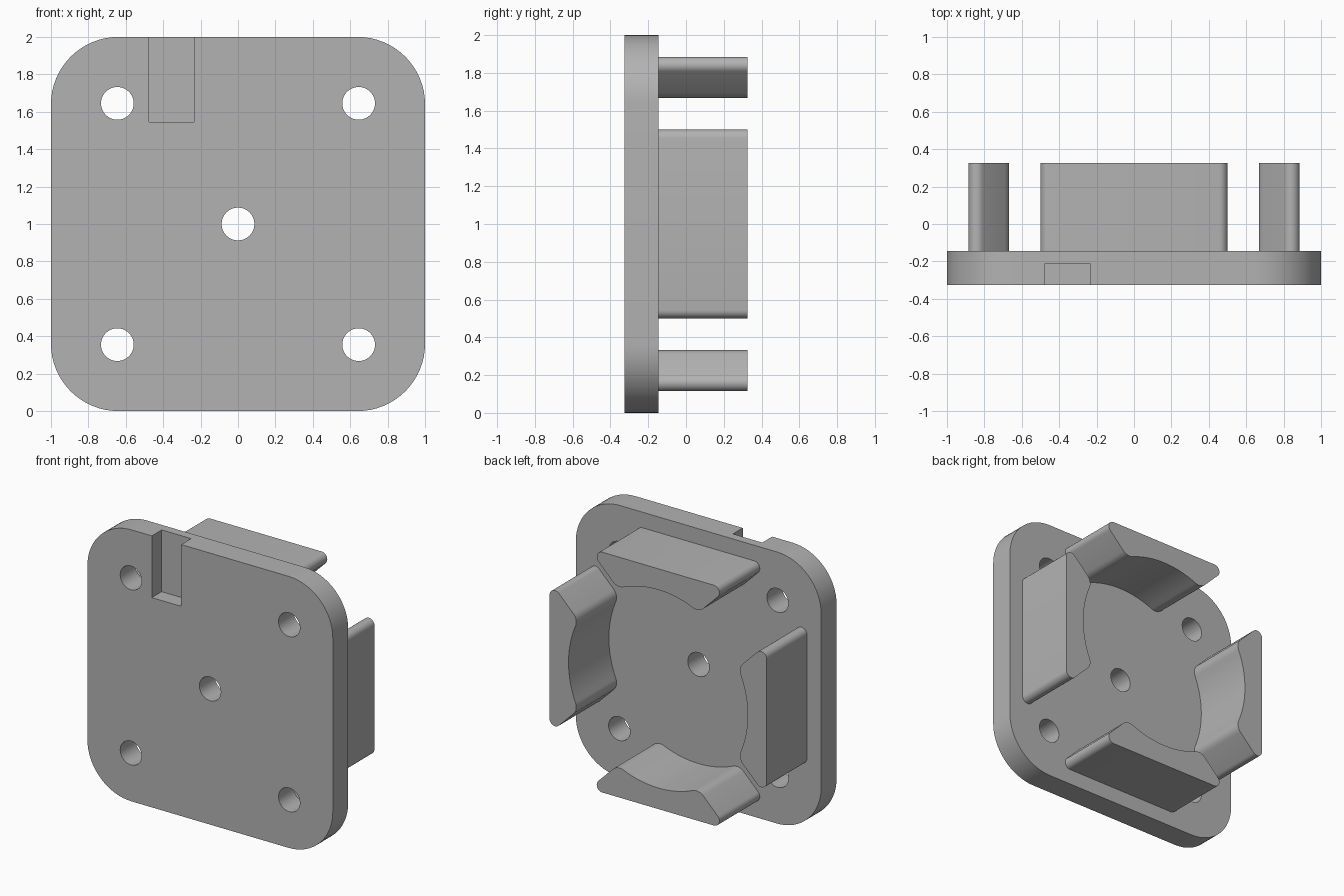
import bpy, bmesh, math
from math import sin, cos, radians, sqrt
from mathutils import Matrix, Vector

if "Cube" in bpy.data.objects:
    bpy.data.objects.remove(bpy.data.objects["Cube"], do_unlink=True)

FRONT, PLATE_BACK, BACK = -0.325, -0.145, 0.325
CENTRE_Z = 1.0
HOLE_R, HOLE_POS = 0.0875, 0.645

grey = bpy.data.materials.new("plain_grey")
grey.use_nodes = True
colour = (0.45, 0.45, 0.45, 1)
grey.diffuse_color = colour
grey.node_tree.nodes["Principled BSDF"].inputs["Base Color"].default_value = colour


def arc(cx, cz, r, start, end, steps):
    """Points on an arc, angles in degrees."""
    angles = [radians(start + (end - start) * i / steps) for i in range(steps + 1)]
    return [(cx + r * cos(a), cz + r * sin(a)) for a in angles]


def extrude(bm, outline, y0, y1):
    """Add a prism to bm from an outline in x and z."""
    face = bm.faces.new([bm.verts.new((x, y0, z)) for x, z in outline])
    out = bmesh.ops.extrude_face_region(bm, geom=[face])
    verts = [v for v in out["geom"] if isinstance(v, bmesh.types.BMVert)]
    bmesh.ops.translate(bm, verts=verts, vec=(0, y1 - y0, 0))


def make_object(name, bm):
    bmesh.ops.recalc_face_normals(bm, faces=bm.faces)
    mesh = bpy.data.meshes.new(name)
    bm.to_mesh(mesh)
    bm.free()
    mesh.materials.append(grey)
    obj = bpy.data.objects.new(name, mesh)
    bpy.context.collection.objects.link(obj)
    return obj


def smooth(obj):
    bpy.ops.object.select_all(action="DESELECT")
    obj.select_set(True)
    bpy.context.view_layer.objects.active = obj
    bpy.ops.object.shade_smooth_by_angle(angle=radians(30))


# Base plate with rounded corners
radius = 0.36
inset = 1 - radius
outline = []
for i, (sx, sz) in enumerate([(1, 1), (-1, 1), (-1, -1), (1, -1)]):
    outline += arc(sx * inset, CENTRE_Z + sz * inset, radius, 90 * i, 90 * i + 90, 16)
bm = bmesh.new()
extrude(bm, outline, FRONT, PLATE_BACK)
plate = make_object("base_plate", bm)

# Screw holes, centre hole and the notch in the front of the top edge
bm = bmesh.new()
holes = [(0, 0)] + [(x, z) for x in (-HOLE_POS, HOLE_POS) for z in (-HOLE_POS, HOLE_POS)]
for x, z in holes:
    extrude(bm, arc(x, CENTRE_Z + z, HOLE_R, 0, 360, 40)[:-1], FRONT - 0.1, PLATE_BACK + 0.1)
extrude(bm, [(-0.475, 1.545), (-0.235, 1.545), (-0.235, 2.1), (-0.475, 2.1)],
        FRONT - 0.1, -0.21)
cutter = make_object("plate_cutter", bm)
cutter.hide_render = True
cut = plate.modifiers.new("cut", "BOOLEAN")
cut.object = cutter
cut.operation = "DIFFERENCE"
cut.solver = "EXACT"
smooth(plate)
bpy.ops.object.modifier_apply(modifier=cut.name)
bpy.data.objects.remove(cutter, do_unlink=True)

# Retaining jaw profile: concave inside, rounded shoulders, sloped ends
bore, fillet, corner = 0.73, 0.08, 0.045
shoulder_x, shoulder_z = 0.313, 0.747
lean = math.degrees(math.atan2(shoulder_z, shoulder_x))
half = arc(0, 0, bore, 90, lean, 10)[1:]
half += arc(shoulder_x, shoulder_z, fillet, lean - 180, -45, 8)[1:]
half += arc(0.5 - corner, 0.885 - corner, corner, -45, 90, 10)
jaw_outline = half + [(-x, z) for x, z in reversed(half)] + [(0, bore)]

# Four jaws around the centre
for i, name in enumerate(["top_jaw", "left_jaw", "bottom_jaw", "right_jaw"]):
    bm = bmesh.new()
    extrude(bm, jaw_outline, PLATE_BACK, BACK)
    turn = Matrix.Rotation(radians(90 * i), 4, "Y")
    bmesh.ops.transform(bm, verts=bm.verts,
                        matrix=Matrix.Translation((0, 0, CENTRE_Z)) @ turn)
    smooth(make_object(name, bm))
